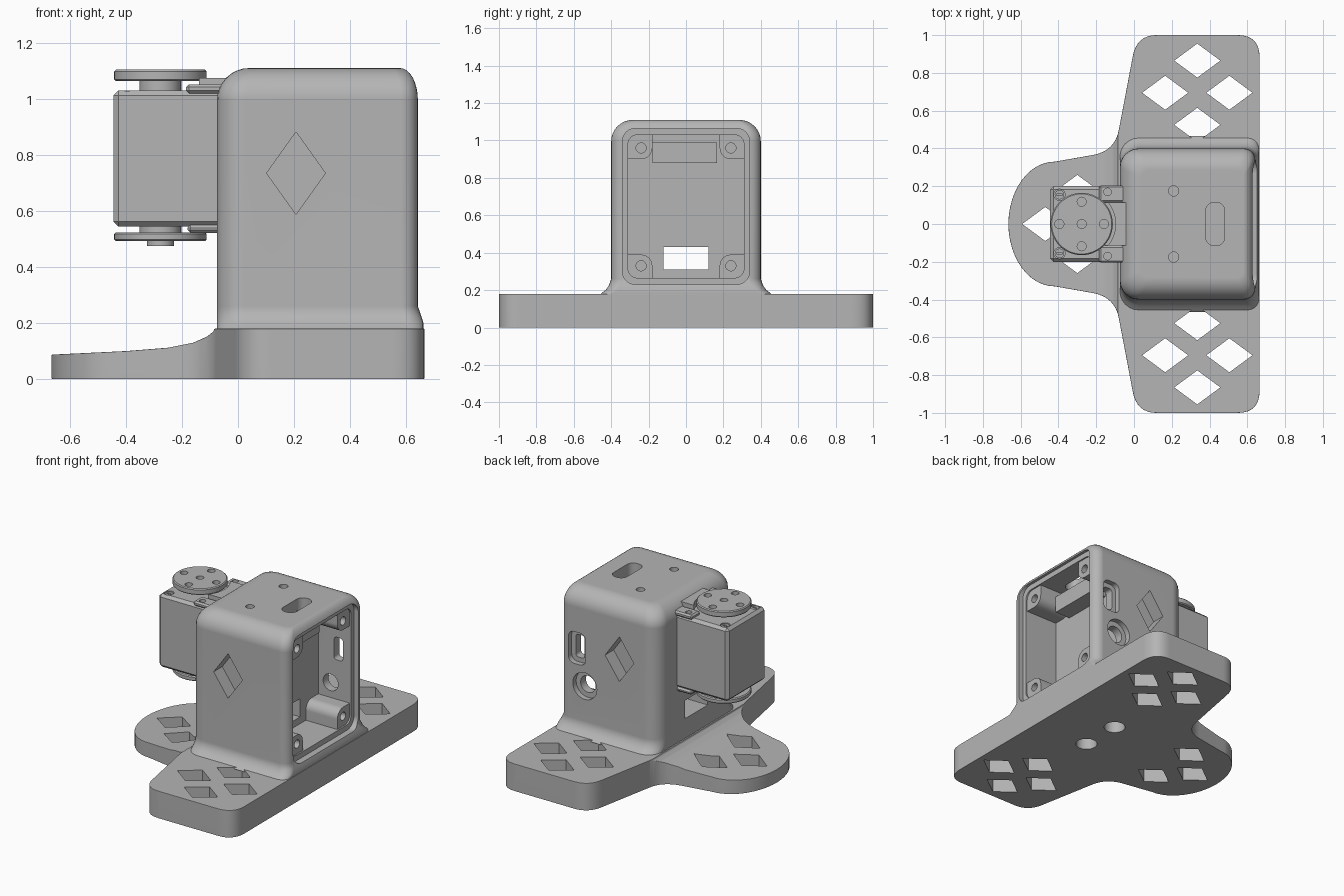
import bpy, bmesh, math
from mathutils import Vector

if "Cube" in bpy.data.objects:
    bpy.data.objects.remove(bpy.data.objects["Cube"], do_unlink=True)

grey = bpy.data.materials.new("plain grey")
grey.use_nodes = True
COLOUR = (0.46, 0.46, 0.46, 1)
grey.diffuse_color = COLOUR
grey.node_tree.nodes["Principled BSDF"].inputs["Base Color"].default_value = COLOUR


# ---- 2D profiles
def rect(u0, u1, v0, v1, r=0.0, r2=None, n=6):
    """Rounded rectangle; r on the low-u side, r2 on the high-u side."""
    r2 = r if r2 is None else r2
    if r == 0:
        return [(u0, v0), (u1, v0), (u1, v1), (u0, v1)]
    pts = []
    for cu, cv, q, rad in ((u1 - r2, v1 - r2, 0, r2), (u0 + r, v1 - r, 1, r),
                           (u0 + r, v0 + r, 2, r), (u1 - r2, v0 + r2, 3, r2)):
        for i in range(n + 1):
            a = (q + i / n) * math.pi / 2
            pts.append((cu + rad * math.cos(a), cv + rad * math.sin(a)))
    return pts


def circle(u, v, r, n=32):
    return [(u + r * math.cos(math.tau * i / n), v + r * math.sin(math.tau * i / n))
            for i in range(n)]


def diamond(u, v, a, b):
    return [(u - a, v), (u, v - b), (u + a, v), (u, v + b)]


def bezier(p, c, q, n=8):
    p, c, q = Vector(p), Vector(c), Vector(q)
    return [tuple(p.lerp(c, i / n).lerp(c.lerp(q, i / n), i / n)) for i in range(n + 1)]


# ---- solids
def place(axis, p, h):
    return {"x": (h, *p), "y": (p[0], h, p[1]), "z": (*p, h)}[axis]


def loft(name, loops):
    """Join stacked loops of points into closed solids."""
    bm = bmesh.new()
    for stack in loops:
        rings = [[bm.verts.new(p) for p in ring] for ring in stack]
        for a, b in zip(rings, rings[1:]):
            for i in range(len(a)):
                j = (i + 1) % len(a)
                bm.faces.new((a[i], a[j], b[j], b[i]))
        bm.faces.new(rings[0])
        bm.faces.new(rings[-1])
    bmesh.ops.recalc_face_normals(bm, faces=bm.faces)
    me = bpy.data.meshes.new(name)
    bm.to_mesh(me)
    bm.free()
    me.materials.append(grey)
    ob = bpy.data.objects.new(name, me)
    bpy.context.collection.objects.link(ob)
    return ob


def prisms(name, *specs):
    return loft(name, [[[place(ax, p, h) for p in pts] for h in (lo, hi)]
                       for ax, pts, lo, hi in specs])


def bake(ob):
    dg = bpy.context.evaluated_depsgraph_get()
    me = bpy.data.meshes.new_from_object(ob.evaluated_get(dg))
    ob.modifiers.clear()
    ob.data = me


def cut(ob, *specs):
    tool = prisms("cutter", *specs)
    tool.hide_render = True
    m = ob.modifiers.new("cut", "BOOLEAN")
    m.operation, m.solver, m.object = "DIFFERENCE", "EXACT", tool
    bake(ob)
    bpy.data.objects.remove(tool, do_unlink=True)


def bevel(ob, width, segments=2, angle=50):
    m = ob.modifiers.new("bevel", "BEVEL")
    m.width, m.segments, m.angle_limit = width, segments, math.radians(angle)
    m.limit_method = "ANGLE"
    bake(ob)


# ---- base plate: wide foot with a low rounded tongue
half = [(-0.42 - 0.245 * math.cos(a), 0.33 * math.sin(a))
        for a in [math.pi / 2 * i / 12 for i in range(13)]]
half += bezier((-0.22, 0.365), (-0.1, 0.385), (-0.08, 0.5))
half += bezier((-0.008, 0.88), (0.01, 1), (0.12, 1))
half += bezier((0.55, 1), (0.665, 1), (0.665, 0.88))
outline = half + [(x, -y) for x, y in reversed(half[1:])]
base = prisms("base_plate", ("z", outline, 0, 0.18))
slope = [(-0.8, 0.085), (-0.65, 0.088), (-0.4, 0.1), (-0.25, 0.112), (-0.16, 0.13),
         (-0.11, 0.152), (-0.088, 0.17), (-0.08, 0.19), (-0.08, 0.3), (-0.8, 0.3)]
cut(base, ("y", slope, -0.7, 0.7))
bevel(base, 0.015)
spots = [(-0.47, 0), (-0.3, 0.17), (-0.3, -0.17)]
for s in (-1, 1):
    spots += [(0.335 + dx, s * 0.695 + dy)
              for dx, dy in ((0.17, 0), (-0.17, 0), (0, 0.17), (0, -0.17))]
cut(base, *[("z", diamond(x, y, 0.122, 0.09), -0.1, 0.4) for x, y in spots])
cut(base, *[("z", circle(0.27, s * 0.135, 0.065), -0.1, 0.12) for s in (-1, 1)])

# ---- housing: rounded box with a flared foot and a domed rim
rings = []
for z, g in ((0.17, 0.065), (0.185, 0.05), (0.2, 0.03), (0.225, 0.012), (0.26, 0)):
    rings.append([(x, y, z) for x, y in
                  rect(-0.075, 0.642 + min(g, 0.02), -0.4 - g, 0.4 + g, 0.1, 0.06)])
R = 0.115
for i in range(9):
    a = math.pi / 2 * i / 8
    d = R * (1 - math.cos(a))
    rings.append([(x, y, 1.11 - R + R * math.sin(a)) for x, y in
                  rect(-0.075 + d, 0.642 - 0.55 * d, -0.4 + d, 0.4 - d,
                       max(0.1 - d * 0.5, 0.03), 0.06 - d * 0.2)])
housing = loft("housing", [rings])
cut(housing, ("x", rect(-0.31, 0.31, 0.265, 1.03, 0.05), 0.37, 0.8))
cut(housing, ("x", rect(-0.34, 0.34, 0.23, 1.065, 0.07), 0.61, 0.8))
cut(housing, ("x", rect(-0.12, 0.12, 0.31, 0.43), -0.3, 0.5))
# side diamonds, port recess and jack recess
cut(housing, *[("y", diamond(0.207, 0.735, 0.105, 0.147), *span)
               for span in ((-0.6, -0.31), (0.31, 0.6))])
cut(housing, ("y", rect(0.455, 0.58, 0.62, 0.83, 0.04), 0.365, 0.6),
    ("y", circle(0.46, 0.49, 0.088), 0.365, 0.6))
cut(housing, ("y", rect(0.485, 0.55, 0.65, 0.8, 0.02), 0.2, 0.6),
    ("y", circle(0.46, 0.49, 0.055), 0.2, 0.6))
# top slot and screw holes
cut(housing, ("z", rect(0.38, 0.48, -0.115, 0.115, 0.045), 0.98, 1.3),
    *[("z", circle(0.21, s * 0.175, 0.027), 1.04, 1.3) for s in (-1, 1)])

# ---- parts inside the housing
ledge = prisms("inner_ledge", ("x", rect(-0.18, 0.165, 0.88, 0.99), 0.36, 0.48))
posts = []
for sy in (-1, 1):
    for z, sz in ((0.96, 1), (0.33, -1)):
        y = sy * 0.24
        # round towards the middle, square towards the corner
        pts = [(y - sy * 0.06, z + sz * 0.075)]
        pts += [(y - sy * 0.06 * math.cos(a), z - sz * 0.06 * math.sin(a))
                for a in [math.pi / 2 * i / 6 for i in range(7)]]
        pts += [(y + sy * 0.075, z - sz * 0.06), (y + sy * 0.075, z + sz * 0.075)]
        post = prisms("screw_post", ("x", pts, 0.36, 0.6))
        cut(post, ("x", circle(y, z, 0.027), 0.45, 0.8))
        posts.append(post)

# ---- servo motor
body = prisms("servo_body", ("z", rect(-0.445, -0.05, -0.2, 0.2), 0.545, 1.03))
bevel(body, 0.018, 1)
cut(body, *[("z", circle(-0.395, s * 0.155, 0.03, 16), 1.01, 1.1) for s in (-1, 1)])
tabs = prisms("servo_tabs",
              *[("z", rect(-0.185, -0.03, s * 0.16 - 0.045, s * 0.16 + 0.045), 1.02, 1.052)
                for s in (-1, 1)],
              ("z", rect(-0.18, -0.05, -0.2, 0.2), 0.522, 0.55))
bevel(tabs, 0.01, 1)
cut(tabs, *[("z", circle(-0.14, s * 0.17, 0.02, 16), 1.035, 1.2) for s in (-1, 1)])
cap = prisms("servo_cable_cap", ("z", rect(-0.17, -0.03, -0.115, 0.115), 1.02, 1.075))
CX = -0.277
cut(cap, ("z", circle(CX, 0, 0.18), 0.9, 1.3))
screws = prisms("servo_screws", *[("z", circle(-0.395, s * 0.155, 0.025, 16), 1.0, 1.025)
                                  for s in (-1, 1)])
cut(screws, *[("z", rect(-0.395 - a, -0.395 + a, s * 0.155 - b, s * 0.155 + b), 1.015, 1.1)
              for s in (-1, 1) for a, b in ((0.016, 0.005),)])

hubs = prisms("horn_hubs", ("z", circle(CX, 0, 0.075), 1.02, 1.07),
              ("z", circle(CX, 0, 0.075), 0.515, 0.55),
              ("z", circle(CX, 0, 0.048), 0.475, 0.5))
horns = prisms("horn_discs", ("z", circle(CX, 0, 0.165, 48), 1.063, 1.104),
               ("z", circle(CX, 0, 0.165, 48), 0.492, 0.524))
bevel(horns, 0.006, 1)
bolts = [(CX + 0.118 * a, 0.118 * b) for a, b in ((1, 0), (-1, 0), (0, 1), (0, -1))]
cut(horns, *[("z", circle(x, y, 0.024, 16), 1.08, 1.2) for x, y in bolts + [(CX, 0)]],
    *[("z", circle(x, y, 0.024, 16), 0.4, 0.51) for x, y in bolts])

# ---- shading
for ob in [base, housing, ledge, body, tabs, cap, screws, hubs, horns] + posts:
    bpy.ops.object.select_all(action="DESELECT")
    ob.select_set(True)
    bpy.context.view_layer.objects.active = ob
    bpy.ops.object.shade_smooth_by_angle(angle=math.radians(30))
    wn = ob.modifiers.new("weighted", "WEIGHTED_NORMAL")
    wn.keep_sharp = True
